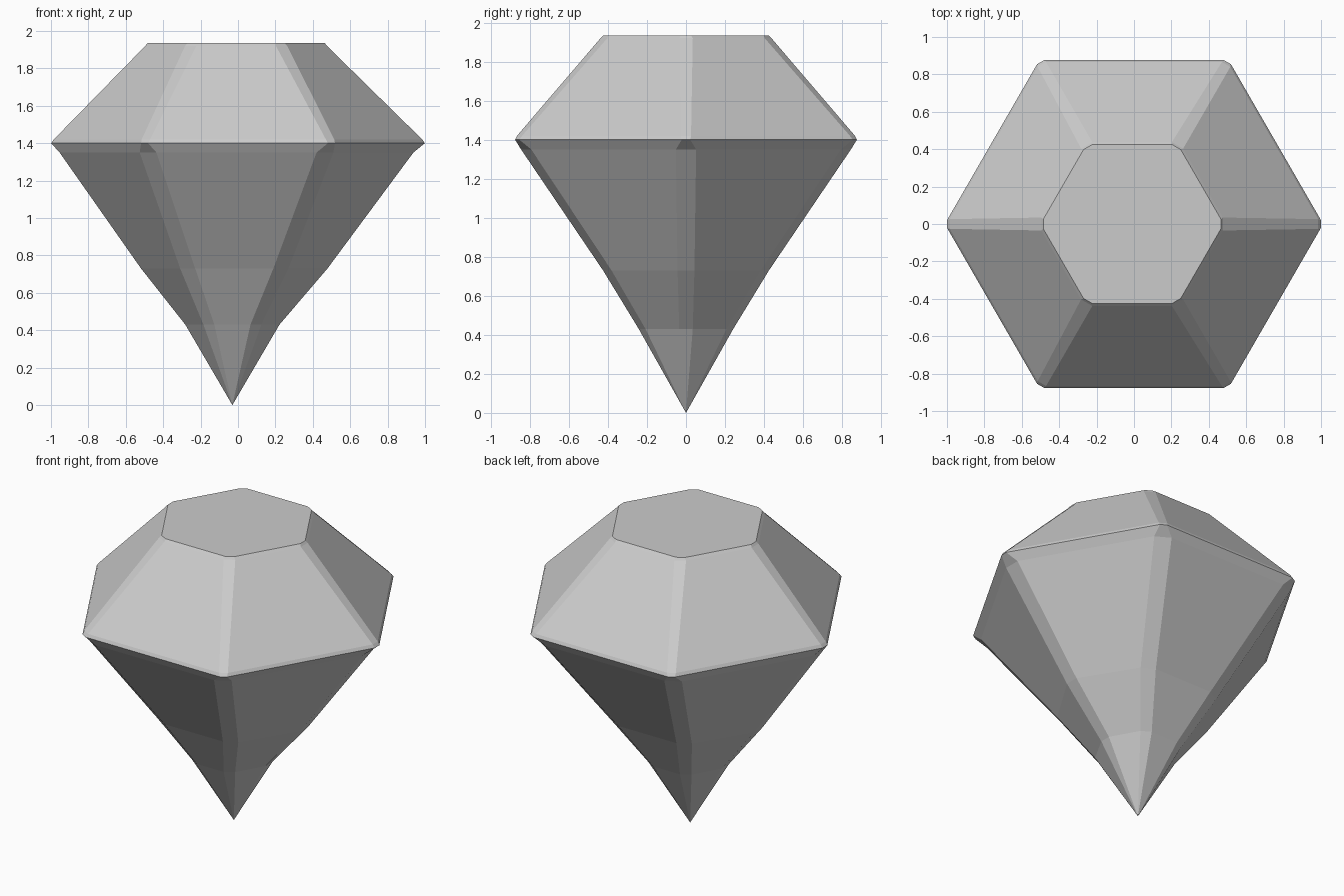
import bpy, bmesh
from math import cos, sin, radians

if "Cube" in bpy.data.objects:
    bpy.data.objects.remove(bpy.data.objects["Cube"])

# Ring levels: height, apothem, corner cut, x shift, x half-width factor
LEVELS = [
    (0.43, 0.242, 0.04, -0.03, 0.97),
    (0.73, 0.425, 0.05, -0.02, 1.07),
    (1.35, 0.845, 0.06, -0.008, 1.0),
    (1.40, 0.876, 0.025, 0.0, 1.0),
    (1.42, 0.866, 0.03, 0.0, 1.0),
    (1.92, 0.438, 0.04, -0.01, 1.0),
    (1.935, 0.424, 0.03, -0.01, 1.0),
]


def hex_ring(bm, z, apothem, cut, shift, widen):
    """Hexagon with each corner trimmed into two points."""
    r = apothem / cos(radians(30))
    corners = [(r * cos(radians(60 * i)), r * sin(radians(60 * i))) for i in range(6)]
    ring = []
    for i, (x, y) in enumerate(corners):
        for j in (i - 1, (i + 1) % 6):
            t = cut / r
            px = x + (corners[j][0] - x) * t
            py = y + (corners[j][1] - y) * t
            ring.append(bm.verts.new((px * widen + shift, py, z)))
    return ring


bm = bmesh.new()
tip = bm.verts.new((-0.03, 0, 0))
rings = [hex_ring(bm, *level) for level in LEVELS]

# Pointed lower end
for i in range(12):
    bm.faces.new((tip, rings[0][(i + 1) % 12], rings[0][i]))

# Facets between levels
for low, high in zip(rings, rings[1:]):
    for i in range(12):
        k = (i + 1) % 12
        bm.faces.new((low[i], low[k], high[k], high[i]))

# Flat table on top
bm.faces.new(rings[-1])
bmesh.ops.recalc_face_normals(bm, faces=bm.faces)

mesh = bpy.data.meshes.new("gemstone")
bm.to_mesh(mesh)
bm.free()
gem = bpy.data.objects.new("gemstone", mesh)
bpy.context.collection.objects.link(gem)
